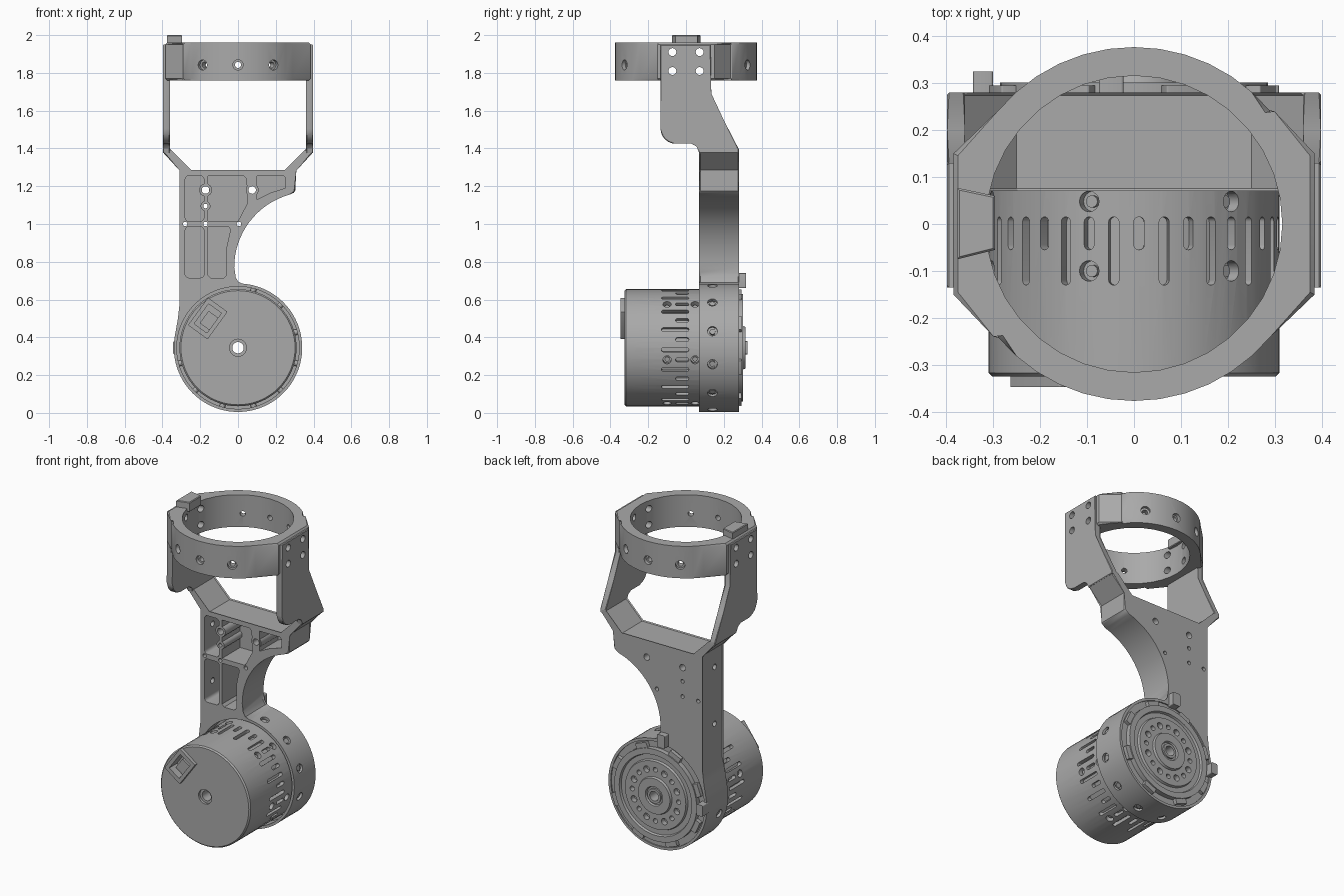
import bpy, bmesh
from math import sin, cos, radians, pi
from mathutils import Matrix, Vector

cube = bpy.data.objects.get("Cube")
if cube:
    bpy.data.objects.remove(cube)

GREY = (0.4, 0.4, 0.4, 1)
mat = bpy.data.materials.new("machined grey")
mat.use_nodes = True
mat.diffuse_color = GREY
mat.node_tree.nodes["Principled BSDF"].inputs["Base Color"].default_value = GREY

MOTOR_Z = 0.345
MOTOR = Matrix.Translation((0, 0, MOTOR_Z))
AXES = {"X": lambda u, v, t: (t, u, v),
        "Y": lambda u, v, t: (u, t, v),
        "Z": lambda u, v, t: (u, v, t)}


def arc(cx, cy, r, a0, a1, n):
    steps = [radians(a0 + (a1 - a0) * i / n) for i in range(n + 1)]
    return [(cx + r * cos(a), cy + r * sin(a)) for a in steps]


def rounded(x0, x1, y0, y1, r):
    return (arc(x1 - r, y1 - r, r, 0, 90, 4) + arc(x0 + r, y1 - r, r, 90, 180, 4)
            + arc(x0 + r, y0 + r, r, 180, 270, 4) + arc(x1 - r, y0 + r, r, 270, 360, 4))


def prism(pts, axis, a, b, matrix=Matrix(), bevel=0):
    """Extrude a flat outline along an axis from a to b."""
    bm = bmesh.new()
    place = AXES[axis]
    low = [bm.verts.new(place(u, v, a)) for u, v in pts]
    high = [bm.verts.new(place(u, v, b)) for u, v in pts]
    caps = [bm.faces.new(low), bm.faces.new(high[::-1])]
    for i in range(len(pts)):
        j = (i + 1) % len(pts)
        bm.faces.new((low[i], high[i], high[j], low[j]))
    if bevel:
        rims = list({e for f in caps for e in f.edges})
        bmesh.ops.bevel(bm, geom=rims, offset=bevel, segments=1, affect="EDGES")
    bm.transform(matrix)
    bmesh.ops.recalc_face_normals(bm, faces=bm.faces)
    return bm


def rod(p, q, r, seg=16):
    """Cylinder between two points."""
    p, q = Vector(p), Vector(q)
    bm = bmesh.new()
    turn = (q - p).to_track_quat("Z", "Y").to_matrix().to_4x4()
    bmesh.ops.create_cone(bm, cap_ends=True, segments=seg, radius1=r, radius2=r,
                          depth=(q - p).length,
                          matrix=Matrix.Translation((p + q) / 2) @ turn)
    return bm


def lathe(profile, seg=64, matrix=MOTOR):
    """Spin a closed (radius, y) outline round the y axis."""
    bm = bmesh.new()
    rings = [[bm.verts.new((r * sin(2 * pi * i / seg), y, r * cos(2 * pi * i / seg)))
              for r, y in profile] for i in range(seg)]
    for i in range(seg):
        a, b = rings[i], rings[(i + 1) % seg]
        for j in range(len(profile)):
            k = (j + 1) % len(profile)
            bm.faces.new((a[j], a[k], b[k], b[j]))
    bm.transform(matrix)
    bmesh.ops.recalc_face_normals(bm, faces=bm.faces)
    return bm


def build(name, *parts):
    """Merge pieces into one object."""
    bm = bmesh.new()
    for part in parts:
        tmp = bpy.data.meshes.new("piece")
        part.to_mesh(tmp)
        part.free()
        bm.from_mesh(tmp)
        bpy.data.meshes.remove(tmp)
    mesh = bpy.data.meshes.new(name)
    bm.to_mesh(mesh)
    bm.free()
    mesh.materials.append(mat)
    ob = bpy.data.objects.new(name, mesh)
    bpy.context.collection.objects.link(ob)
    finish(mesh)
    return ob


def finish(mesh):
    mesh.shade_smooth()
    mesh.set_sharp_from_angle(angle=radians(30))


def cut(ob, *parts):
    """Subtract pieces from an object and bake the result."""
    cutter = build("cutter", *parts)
    mod = ob.modifiers.new("cut", "BOOLEAN")
    mod.operation, mod.object, mod.solver = "DIFFERENCE", cutter, "EXACT"
    graph = bpy.context.evaluated_depsgraph_get()
    mesh = bpy.data.meshes.new_from_object(ob.evaluated_get(graph))
    ob.modifiers.clear()
    ob.data = mesh
    bpy.data.objects.remove(cutter)
    finish(mesh)


def around(angle):
    return MOTOR @ Matrix.Rotation(radians(angle), 4, "Y")


def radial_rod(angle, y, r0, r1, radius):
    m = around(angle)
    return rod(m @ Vector((0, y, r0)), m @ Vector((0, y, r1)), radius)


# Motor can with vent slots and screws
can = build("motor_can", lathe([(.03, -.31), (.045, -.31), (.045, -.325), (.302, -.325),
                                (.31, -.317), (.31, .2), (.03, .2)]))
short_slot = rounded(-.011, .011, -.055, .015, .0105)
long_slot = rounded(-.011, .011, -.13, .015, .0105)
cut(can, *[prism(long_slot if k % 2 else short_slot, "Z", .285, .33, around(2 + 10 * k))
           for k in range(36)])
screws = [(42 + 60 * k, y) for k in range(6) for y in (-.1, .048)]
cut(can, *[radial_rod(a, y, .28, .33, .022) for a, y in screws])
build("can_screws", *[radial_rod(a, y, .275, .292, .013) for a, y in screws])

# Cable socket on the can front
SOCKET = Matrix.Translation((-.16, 0, .5)) @ Matrix.Rotation(radians(-54), 4, "Y")
socket = build("cable_socket", prism(rounded(-.09, .09, -.064, .064, .004), "Y", -.347, -.32, SOCKET))
opening = rounded(-.065, .065, -.042, .042, .004)
cut(socket, prism(opening, "Y", -.36, -.31, SOCKET))
cut(can, prism(opening, "Y", -.36, -.27, SOCKET))
build("socket_plug", prism(rounded(-.045, .035, -.042, .02, .004), "Y", -.325, -.26, SOCKET))

# Rear output plate with bolt circle
plate = build("output_plate", lathe([(.03, .15), (.325, .15), (.325, .272), (.285, .272), (.285, .302),
                                     (.25, .302), (.245, .288), (.215, .288), (.21, .302), (.115, .302),
                                     (.11, .316), (.06, .316), (.055, .306), (.045, .306), (.045, .316),
                                     (.03, .316)]))
bolts = [around(k * 22.5) @ Vector((0, 0, .16)) for k in range(16)]
cut(plate, *[rod(p + Vector((0, .27, 0)), p + Vector((0, .33, 0)), .02 if i % 2 else .015)
             for i, p in enumerate(bolts)])
build("rim_clips", *[prism(rounded(-.04, .04, .27, .315, .004), "Y", .26, .295, around(20 + 45 * k))
                     for k in range(8)])
build("cable_clips",
      prism(rounded(-.075, -.022, .66, .74, .006), "Y", .268, .318),
      prism(rounded(-.343, -.3, .31, .38, .006), "Y", .268, .325))

# Bracket: motor collar, web and forked shoulders in one outline
outline = (arc(0, MOTOR_Z, .34, 170, 446, 60)
           + [(-.003, .69), (-.018, .715), (-.022, .745)]
           + arc(.38, .77, .4, 180, 106, 16)
           + [(.295, 1.165), (.303, 1.175), (.303, 1.285), (.398, 1.38), (.398, 1.4), (.36, 1.4),
              (.36, 1.39), (.25, 1.28), (-.25, 1.28), (-.36, 1.39), (-.36, 1.4), (-.398, 1.4),
              (-.398, 1.38), (-.303, 1.285), (-.303, .58), (-.318, .5)])
bracket = build("bracket", prism(outline, "Y", .07, .28, bevel=.006))
cut(bracket, rod((0, 0, MOTOR_Z), (0, .4, MOTOR_Z), .324, 64))
pockets = [rounded(-.28, -.18, 1.015, 1.255, .02),
           rounded(-.28, -.18, .715, .985, .02),
           [(-.16, 1.255), (.03, 1.255), (.045, 1.24), (.05, 1.11), (.0, 1.015), (-.16, 1.015)],
           [(-.16, .985), (-.05, .985), (-.04, .97), (-.06, .88), (-.06, .73), (-.075, .715),
            (-.145, .715), (-.16, .73)],
           [(.1, 1.255), (.24, 1.255), (.25, 1.245), (.25, 1.19), (.17, 1.165), (.1, 1.13)]]
cut(bracket, *[prism(p, "Y", 0, .25) for p in pockets])

# Bolt bosses and through holes
holes = [(-.172, 1.18, .02), (.075, 1.18, .02), (-.172, 1.095, .012),
         (-.28, 1, .012), (-.172, 1, .012), (.005, 1, .012)]
cut(bracket, *[rod((x, 0, z), (x, .4, z), r) for x, z, r in holes])
build("bolt_bosses", *[lathe([(r, .072), (r + .014, .072), (r + .014, .26), (r, .26)], 24,
                             Matrix.Translation((x, 0, z))) for x, z, r in holes[:3]])
cut(bracket, *[rod((-.4, .15, z), (-.24, .15, z), .017) for z in (1.17, .815)])
collar_bolts = range(15, 260, 30)
cut(bracket, *[radial_rod(a, .14, .31, .36, .026) for a in collar_bolts])
build("collar_screws", *[radial_rod(a, .14, .3, .33, .015) for a in collar_bolts])

# Fork arms rising to the clamp ring
arm_side = ([(-.135, 1.95), (.13, 1.95), (.13, 1.69), (.2, 1.55), (.28, 1.395), (.28, 1.375),
             (.07, 1.375), (.065, 1.4)] + arc(.03, 1.395, .03, 30, 90, 4)
            + arc(-.055, 1.505, .08, 270, 180, 6))
arms = [build(name, prism(arm_side, "X", s * .36, s * .398, bevel=.004))
        for name, s in (("left_arm", 1), ("right_arm", -1))]

# Clamp ring with flat mounting cheeks
cheek = [(.385, -.15), (.385, .15), (.29, .235)]
side = arc(0, 0, .377, 40, 140, 12)
ring_top = cheek + side + [(-x, -y) for x, y in cheek] + [(-x, -y) for x, y in side]
ring = build("clamp_ring", prism(ring_top, "Z", 1.76, 1.96, bevel=.01))
cut(ring, rod((0, 0, 1.7), (0, 0, 2.1), .316, 36))
directions = [Vector((cos(radians(a)), sin(radians(a)), 0)) for a in (60, 90, 120, 240, 270, 300)]
up = Vector((0, 0, 1.842))
cut(ring, *[rod(d * .28 + up, d * .4 + up, .016) for d in directions])
cut(ring, *[rod(d * .355 + up, d * .4 + up, .027) for d in directions])

# Arm bolts pass through arms and ring
for part in arms + [ring]:
    cut(part, *[rod((-.5, y, z), (.5, y, z), .021) for y in (-.072, .072) for z in (1.91, 1.81)])

# Index tab on top of the ring
build("index_tab", prism([(-.376, -.075), (-.296, -.055), (-.296, .06), (-.376, .077)],
                         "Z", 1.94, 2.0, bevel=.004))
